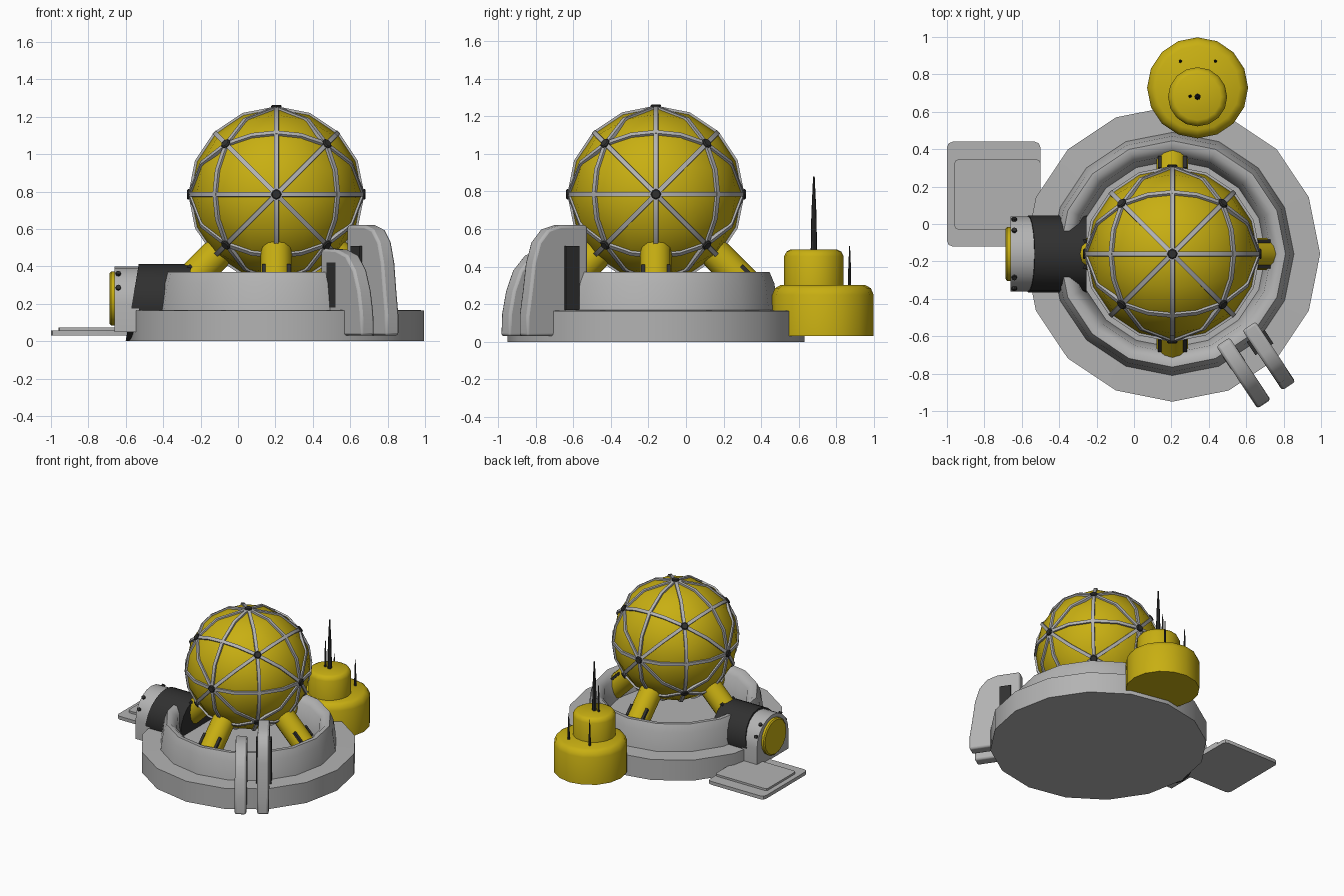
import bpy, bmesh, math
from mathutils import Vector, Matrix

if "Cube" in bpy.data.objects:
    bpy.data.objects.remove(bpy.data.objects["Cube"])

def mat(name, c):
    m = bpy.data.materials.new(name)
    m.diffuse_color = (*c, 1)
    m.use_nodes = True
    m.node_tree.nodes["Principled BSDF"].inputs["Base Color"].default_value = m.diffuse_color
    return m

YELLOW = mat("yellow", (0.58, 0.43, 0.006))
GREY = mat("light grey", (0.45, 0.45, 0.45))
DARK = mat("charcoal", (0.03, 0.03, 0.03))
CX, CY, CZ, R = 0.205, -0.16, 0.785, 0.46      # dome centre and radius
C = Vector((CX, CY, CZ))

def finish(bm, name, m, smooth=35, bevel=0):
    bmesh.ops.recalc_face_normals(bm, faces=bm.faces)
    me = bpy.data.meshes.new(name)
    bm.to_mesh(me)
    bm.free()
    me.materials.append(m)
    ob = bpy.data.objects.new(name, me)
    bpy.context.collection.objects.link(ob)
    if bevel:
        b = ob.modifiers.new("bevel", 'BEVEL')
        b.width, b.segments, b.limit_method = bevel, 2, 'ANGLE'
        b.angle_limit = math.radians(40)
    if smooth:
        bpy.ops.object.select_all(action='DESELECT')
        ob.select_set(True)
        bpy.context.view_layer.objects.active = ob
        bpy.ops.object.shade_smooth_by_angle(angle=math.radians(smooth))
    return ob

def lathe(name, prof, n, loc, m, smooth=35, mtx=Matrix()):
    """Revolve (radius, height) points around z; both ends are closed."""
    bm = bmesh.new()
    T = Matrix.Translation(loc) @ mtx
    rings = [[bm.verts.new(T @ Vector((r * math.cos(2 * math.pi * i / n), r * math.sin(2 * math.pi * i / n), z)))
              for i in range(n)] for r, z in prof]
    for a, b in zip(rings, rings[1:]):
        for i in range(n):
            bm.faces.new((a[i], a[(i + 1) % n], b[(i + 1) % n], b[i]))
    bm.faces.new(rings[0])
    bm.faces.new(rings[-1])
    return finish(bm, name, m, smooth)

def prism(name, pts, depth, mtx, m, bevel=0.0, smooth=35):
    """Extrude an outline in local x,z along local y, centred."""
    bm = bmesh.new()
    a, b = [[bm.verts.new(mtx @ Vector((x, s * depth / 2, z))) for x, z in pts] for s in (-1, 1)]
    bm.faces.new(a)
    bm.faces.new(b)
    for i in range(len(pts)):
        j = (i + 1) % len(pts)
        bm.faces.new((a[i], a[j], b[j], b[i]))
    return finish(bm, name, m, smooth, bevel)

def box(name, size, mtx, m, bevel=0):
    x, z = size[0] / 2, size[2] / 2
    return prism(name, [(-x, -z), (x, -z), (x, z), (-x, z)], size[1], mtx, m, bevel)

# base bowl with ledge and raised rim
lathe("base_ring", [(0.79, 0), (0.79, 0.165), (0.65, 0.168), (0.63, 0.31), (0.605, 0.37), (0.575, 0.37),
                    (0.53, 0.33), (0.50, 0.17)], 16, (CX, CY, 0), GREY, 60)

# dome: cube grid pushed out to a sphere
bm = bmesh.new()
bmesh.ops.create_cube(bm, size=2)
bmesh.ops.subdivide_edges(bm, edges=bm.edges, cuts=3, use_grid_fill=True)
for v in bm.verts:
    v.co = C + R * Vector([math.tan(t * math.pi / 4) for t in v.co]).normalized()
finish(bm, "dome_sphere", YELLOW, 60)

# struts along nine great circles
def strut(name, a, b, quarter):
    a, b = Vector(a).normalized(), Vector(b).normalized()
    n = a.cross(b)
    half = quarter + [180 - q for q in reversed(quarter[1:-1])]
    half = half + [180]
    angs = half[:-1] + [180 + q for q in half[:-1]]
    bm = bmesh.new()
    rings = []
    for g in angs:
        d = a * math.cos(math.radians(g)) + b * math.sin(math.radians(g))
        rings.append([bm.verts.new(C + d * r + n * w)
                      for r, w in ((0.442, -0.014), (0.471, -0.012), (0.471, 0.012), (0.442, 0.014))])
    for i, p in enumerate(rings):
        q = rings[(i + 1) % len(rings)]
        for k in range(4):
            bm.faces.new((p[k], p[(k + 1) % 4], q[(k + 1) % 4], q[k]))
    finish(bm, name, GREY, 30)

axes = [Vector((1, 0, 0)), Vector((0, 1, 0)), Vector((0, 0, 1))]
for i in range(3):
    p, q, r = axes[i], axes[(i + 1) % 3], axes[(i + 2) % 3]
    strut("dome_strut_main", q, r, [0, 22.5, 45, 67.5, 90])
    for s in (1, -1):
        strut("dome_strut_diagonal", p, q + s * r, [0, 30.36, 54.74, 73.67, 90])

# dark connectors where struts cross
dirs = [s * a for a in axes for s in (1, -1)]
dirs += [Vector((x, y, z)).normalized() for x in (1, -1) for y in (1, -1) for z in (1, -1)]
for d in dirs:
    lathe("strut_connector", [(0.028, 0.45), (0.028, 0.472), (0.022, 0.478)], 8, C, DARK, 30,
          d.to_track_quat('Z', 'Y').to_matrix().to_4x4())

# four slanted legs with dark side slots
for k in range(4):
    spin = Matrix.Translation(C) @ Matrix.Rotation(k * math.pi / 2, 4, 'Z') @ Matrix.Rotation(math.radians(135), 4, 'Y')
    lathe("dome_leg", [(0.085, 0.38), (0.085, 0.78)], 12, (0, 0, 0), YELLOW, 35, spin)
    for s in (1, -1):
        box("leg_slot", (0.02, 0.02, 0.09), spin @ Matrix.Translation((-0.052, s * 0.068, 0.635)), DARK)

# two buttress fins with dark side panels
FA = math.radians(-56.5)
fins = [("short_fin", (0.475, -0.63), [(0, 0.03), (0, 0.48), (0.03, 0.495), (0.15, 0.49), (0.25, 0.46), (0.325, 0.38),
                                       (0.37, 0.27), (0.395, 0.15), (0.40, 0.03)], 0.18, 0.42, 0.089),
        ("tall_fin", (0.615, -0.545), [(0, 0.03), (0, 0.62), (0.17, 0.62), (0.25, 0.597), (0.31, 0.53), (0.345, 0.42),
                                       (0.365, 0.27), (0.385, 0.14), (0.385, 0.03)], 0.17, 0.51, 0.115)]
for name, (x, y), prof, z0, z1, w in fins:
    M = Matrix.Translation((x, y, 0)) @ Matrix.Rotation(FA, 4, 'Z')
    prism(name, prof, 0.085, M, GREY, 0.014)
    box(name + "_panel", (0.085, w, z1 - z0), M @ Matrix.Translation((0.107, 0, (z0 + z1) / 2)), DARK)

# entry tunnel: dark sleeve with a slanted outer end
tunnel = lathe("tunnel_sleeve", [(0.205, -0.57), (0.205, -0.255)], 20, (0, CY, 0.207), DARK, 35,
               Matrix.Rotation(math.pi / 2, 4, 'Y'))
for v in tunnel.data.vertices:
    if v.co.x < -0.5:
        v.co.x += (v.co.z - 0.18) * 0.17

# grey arched doorway, yellow round door, dark bolts
SIDE = Matrix.Translation((-0.595, CY, 0)) @ Matrix.Rotation(math.pi / 2, 4, 'Z')
arch = [(-0.2, 0.05), (0.2, 0.05)]
arch += [(0.2 * math.cos(math.pi * i / 10), 0.2 + 0.2 * math.sin(math.pi * i / 10)) for i in range(11)]
prism("doorway_arch", arch, 0.13, SIDE, GREY)
lathe("round_door", [(0.135, -0.686), (0.145, -0.678), (0.145, -0.64)], 16, (0, CY, 0.228), YELLOW, 35,
      Matrix.Rotation(math.pi / 2, 4, 'Y'))
for s in (1, -1):
    for deg in (25, 52):
        a = math.radians(deg)
        d = Vector((0, s * math.cos(a), math.sin(a)))
        lathe("doorway_bolt", [(0.014, 0.18), (0.014, 0.212)], 8, (-0.64, CY, 0.2), DARK, 35,
              d.to_track_quat('Z', 'Y').to_matrix().to_4x4())

# landing platform
def slab(name, x0, x1, y0, y1, z0, z1, c):
    pts = []
    for px, py, a0 in ((x1 - c, y1 - c, 0), (x0 + c, y1 - c, 90), (x0 + c, y0 + c, 180), (x1 - c, y0 + c, 270)):
        pts += [(px + c * math.cos(math.radians(a0 + t)), py + c * math.sin(math.radians(a0 + t))) for t in (0, 45, 90)]
    M = Matrix.Translation((0, 0, (z0 + z1) / 2)) @ Matrix.Rotation(math.pi / 2, 4, 'X')
    prism(name, pts, z1 - z0, M, GREY)

slab("platform", -1.0, -0.5, -0.44, 0.12, 0.03, 0.057, 0.03)
slab("platform_panel", -0.96, -0.5, -0.345, 0.03, 0.05, 0.073, 0.02)

# stepped storage tank
lathe("lower_tank", [(0.27, 0.03), (0.27, 0.25), (0.255, 0.285), (0.225, 0.302)], 16, (0.34, 0.728, 0), YELLOW, 50)
lathe("upper_tank", [(0.158, 0.28), (0.158, 0.455), (0.145, 0.48), (0.125, 0.49)], 16, (0.34, 0.68, 0), YELLOW, 50)

# antennas
for x, y, z0, z1, r in ((0.34, 0.68, 0.48, 0.88, 0.017), (0.30, 0.683, 0.48, 0.70, 0.009),
                        (0.248, 0.87, 0.28, 0.51, 0.009), (0.435, 0.87, 0.28, 0.51, 0.009)):
    lathe("antenna", [(r, z0), (r * 0.8, z0 + (z1 - z0) * 0.5), (r * 0.25, z1)], 8, (x, y, 0), DARK)
